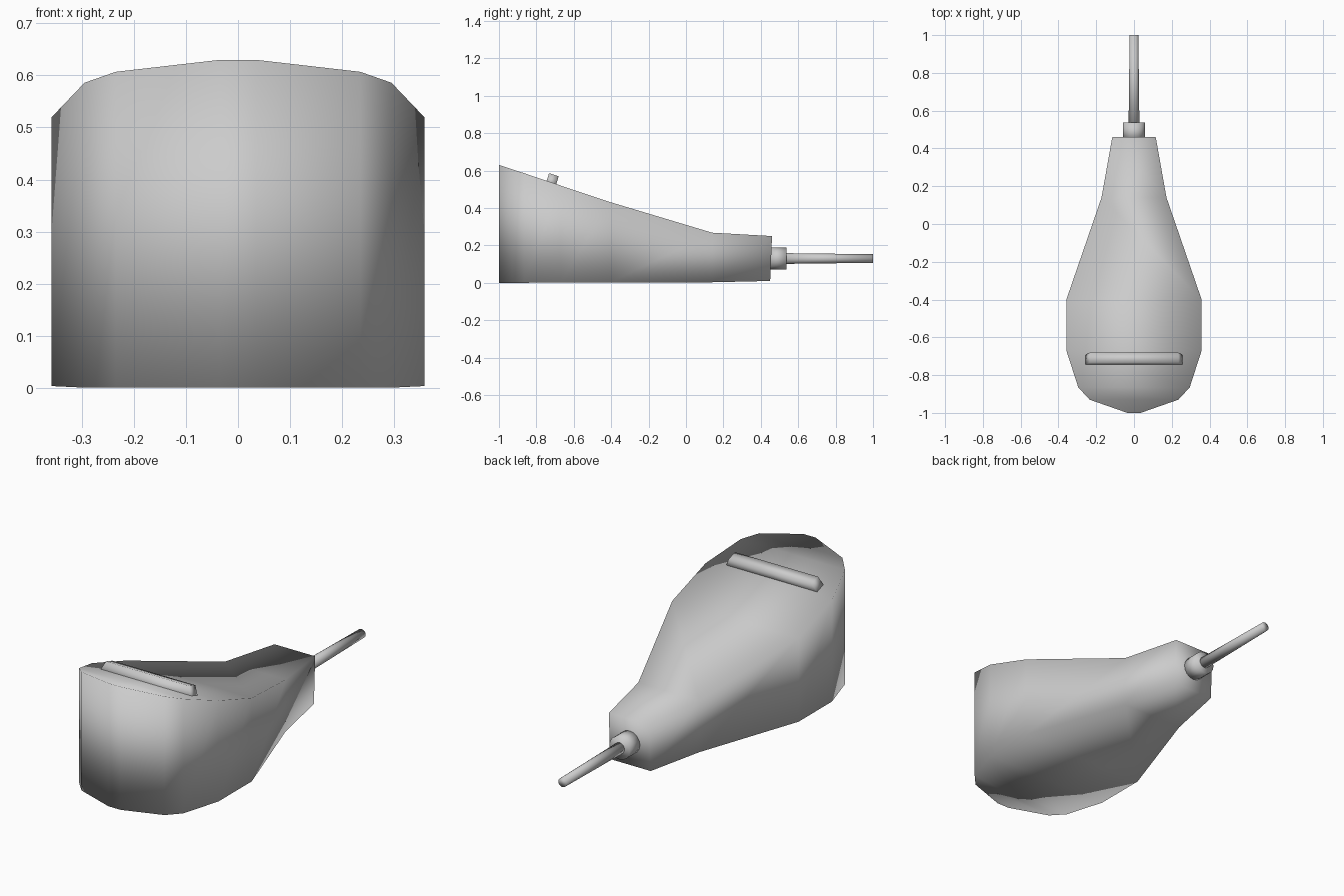
import bpy, bmesh, math
from mathutils import Matrix, Vector

if "Cube" in bpy.data.objects:
    bpy.data.objects.remove(bpy.data.objects["Cube"])

grey = bpy.data.materials.new("plain_grey")
grey.diffuse_color = (0.6, 0.6, 0.6, 1)
grey.use_nodes = True
grey.node_tree.nodes["Principled BSDF"].inputs["Base Color"].default_value = grey.diffuse_color


def finish(bm, name):
    bmesh.ops.recalc_face_normals(bm, faces=bm.faces)
    for f in bm.faces:
        f.smooth = True
    me = bpy.data.meshes.new(name)
    bm.to_mesh(me)
    bm.free()
    me.materials.append(grey)
    ob = bpy.data.objects.new(name, me)
    bpy.context.collection.objects.link(ob)
    return ob


# Body: mirrored stations (half width, y at top, y at bottom, bottom z, top z)
stations = [
    (0.035, -1.00, -1.00, 0.0, 0.63),
    (0.235, -0.93, -0.93, 0.0, 0.607),
    (0.295, -0.865, -0.865, 0.0, 0.586),
    (0.358, -0.67, -0.67, 0.003, 0.52),
    (0.358, -0.40, -0.40, 0.003, 0.43),
    (0.172, 0.14, 0.14, 0.003, 0.268),
    (0.115, 0.46, 0.45, 0.01, 0.25),
]
bm = bmesh.new()
rings = []
for w, yt, yb, zb, zt in stations:
    rings.append([bm.verts.new(p) for p in
                  ((-w, yb, zb), (w, yb, zb), (w, yt, zt), (-w, yt, zt))])
for a, b in zip(rings, rings[1:]):
    for i in range(4):
        j = (i + 1) % 4
        bm.faces.new((a[i], a[j], b[j], b[i]))
bm.faces.new(rings[0])
bm.faces.new(rings[-1])
finish(bm, "body")

# Raised bar lying across the sloping top, with slanted ends
bm = bmesh.new()
lower, upper = [], []
for sx, sy in ((-1, -1), (1, -1), (1, 1), (-1, 1)):
    lower.append(bm.verts.new((0.265 * sx, 0.027 * sy, -0.015)))
    upper.append(bm.verts.new((0.235 * sx, 0.027 * sy, 0.045)))
bm.faces.new(lower)
bm.faces.new(upper)
for i in range(4):
    j = (i + 1) % 4
    bm.faces.new((lower[i], lower[j], upper[j], upper[i]))
bar = finish(bm, "cross_bar")
bar.location = (0, -0.72, 0.535)
bar.rotation_euler = (-math.atan(0.319), 0, 0)


# Round parts running along y
def rod(name, y0, y1, r0, r1, z):
    bm = bmesh.new()
    bmesh.ops.create_cone(bm, cap_ends=True, segments=16, radius1=r0, radius2=r1,
                          depth=y1 - y0)
    bm.transform(Matrix.Translation(Vector((0, (y0 + y1) / 2, z)))
                 @ Matrix.Rotation(-math.pi / 2, 4, 'X'))
    finish(bm, name)


rod("cable_collar", 0.44, 0.538, 0.058, 0.058, 0.13)
rod("cable", 0.50, 1.0, 0.029, 0.023, 0.13)
